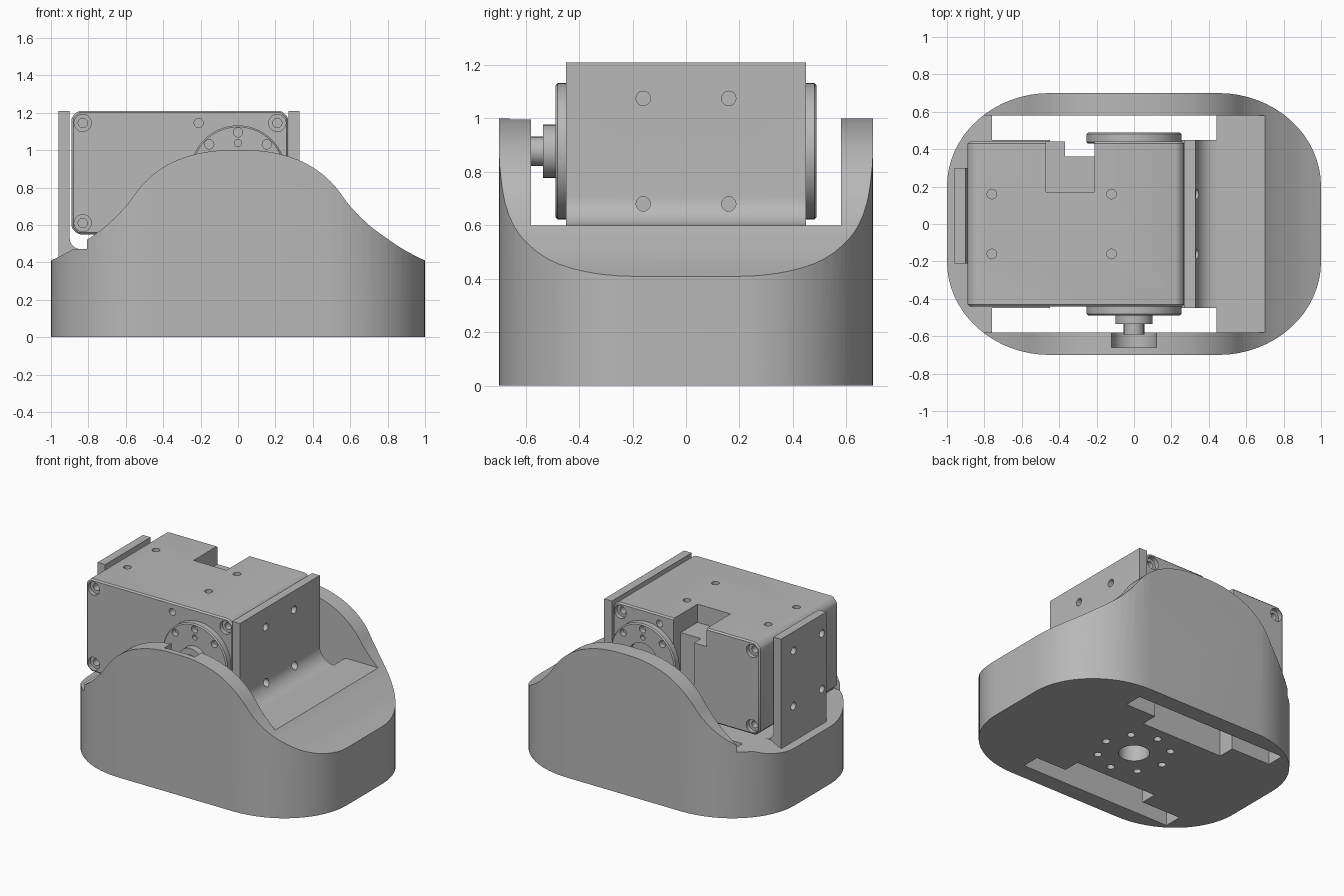
import bpy, bmesh
from math import cos, sin, pi
from mathutils import Vector

cube = bpy.data.objects.get("Cube")
if cube:
    bpy.data.objects.remove(cube, do_unlink=True)

grey = bpy.data.materials.new("plain_grey")
grey.use_nodes = True
tone = (0.48, 0.48, 0.48, 1)
grey.diffuse_color = tone
grey.node_tree.nodes["Principled BSDF"].inputs["Base Color"].default_value = tone


def place(axis, u, v, w):
    """Point from profile coordinates (u, v) and depth w along the axis."""
    return {"x": (w, u, v), "y": (u, w, v), "z": (u, v, w)}[axis]


def prisms(name, axis, items):
    """One object holding extruded outlines: items are (points, start, end)."""
    bm = bmesh.new()
    for pts, a, b in items:
        lo = [bm.verts.new(place(axis, u, v, a)) for u, v in pts]
        hi = [bm.verts.new(place(axis, u, v, b)) for u, v in pts]
        bm.faces.new(lo)
        bm.faces.new(hi)
        for i in range(len(pts)):
            j = (i + 1) % len(pts)
            bm.faces.new((lo[i], lo[j], hi[j], hi[i]))
    bmesh.ops.recalc_face_normals(bm, faces=bm.faces)
    mesh = bpy.data.meshes.new(name)
    bm.to_mesh(mesh)
    bm.free()
    mesh.materials.append(grey)
    obj = bpy.data.objects.new(name, mesh)
    bpy.context.collection.objects.link(obj)
    return obj


def rect(u0, u1, v0, v1):
    return [(u0, v0), (u1, v0), (u1, v1), (u0, v1)]


def arc(u, v, ru, rv, start, end, n):
    return [(u + ru * cos(start + (end - start) * i / n),
             v + rv * sin(start + (end - start) * i / n)) for i in range(n + 1)]


def circle(u, v, r, n=24):
    return arc(u, v, r, r, 0, 2 * pi, n)[:-1]


def combine(target, other, mode="DIFFERENCE"):
    """Apply a boolean and drop the helper."""
    other.hide_render = True
    mod = target.modifiers.new("cut", "BOOLEAN")
    mod.operation, mod.solver, mod.object = mode, "EXACT", other
    bpy.context.view_layer.objects.active = target
    bpy.ops.object.modifier_apply(modifier=mod.name)
    bpy.data.objects.remove(other, do_unlink=True)


def spline(pts, n=6):
    """Smooth curve through the points."""
    p = [Vector(q) for q in [pts[0], *pts, pts[-1]]]
    out = []
    for a, b, c, d in zip(p, p[1:], p[2:], p[3:]):
        for i in range(n):
            t = i / n
            q = (2 * b + (c - a) * t + (2 * a - 5 * b + 4 * c - d) * t * t
                 + (3 * b - a - 3 * c + d) * t ** 3) / 2
            out.append((q.x, q.y))
    return out + [tuple(pts[-1])]


# Base: rounded plan trimmed by a bell shaped side profile
plan = []
for k, (sx, sy) in enumerate([(1, 1), (-1, 1), (-1, -1), (1, -1)]):
    plan += arc(0.45 * sx, 0.2 * sy, 0.55, 0.5, k * pi / 2, (k + 1) * pi / 2, 16)
base = prisms("base_shell", "z", [(plan, 0, 1.2)])
half = [(0, 1.0), (0.1, 0.998), (0.22, 0.98), (0.34, 0.94), (0.44, 0.88), (0.52, 0.805),
        (0.6, 0.7), (0.7, 0.6), (0.8, 0.525), (0.9, 0.46), (1.05, 0.385)]
right = spline(half)
bell = [(-x, z) for x, z in reversed(right)] + right[1:]
combine(base, prisms("bell", "y", [(bell + [(1.05, -0.1), (-1.05, -0.1)], -1, 1)]), "INTERSECT")

# Cavity with a raised floor at one end
cavity = [(-0.9, 0.47), (0.3, 0.47), (0.3, 0.6), (0.7, 0.6), (0.7, 1.3), (-0.9, 1.3)]
combine(base, prisms("cavity", "y", [(cavity, -0.58, 0.58)]))

# Through slots, clearance pockets and shaft seat
for s in (-1, 1):
    y0, y1 = sorted((0.45 * s, 0.58 * s))
    combine(base, prisms("slot", "z", [(rect(-0.76, 0.44, y0, y1), -0.1, 1.3)]))
    y0, y1 = sorted((0.33 * s, 0.5 * s))
    combine(base, prisms("pocket", "z", [(rect(-0.45, 0.2, y0, y1), -0.1, 0.52)]))
seat = arc(0, 0.88, 0.12, 0.12, pi, 2 * pi, 16) + [(0.12, 1.2), (-0.12, 1.2)]
combine(base, prisms("seat", "y", [(seat, -0.66, -0.55)]))

# Mounting holes underneath
holes = [(circle(0, 0, 0.1, 32), -0.1, 0.35)]
for i in range(8):
    a = i * pi / 4
    holes.append((circle(0.235 * cos(a), 0.235 * sin(a), 0.026, 16), -0.1, 0.25))
combine(base, prisms("mount_holes", "z", holes))

# Upright bracket plates with filleted feet
wide = [(0.27, 0.46), (0.27, 1.21), (0.33, 1.21)] + arc(0.44, 0.71, 0.11, 0.11, pi, 1.5 * pi, 10)
wide_plate = prisms("wide_bracket_plate", "y", [(wide + [(0.44, 0.46)], -0.45, 0.45)])
narrow = ([(-0.96, 0.42), (-0.96, 1.21), (-0.9, 1.21)]
          + arc(-0.84, 0.53, 0.06, 0.06, pi, 1.5 * pi, 8) + [(-0.84, 0.42)])
narrow_plate = prisms("narrow_bracket_plate", "y", [(narrow, -0.21, 0.3)])
spots = [(y, z) for y in (-0.16, 0.16) for z in (0.68, 1.075)]
combine(wide_plate, prisms("holes", "x", [(circle(y, z, 0.027, 16), 0.29, 0.5) for y, z in spots]))
combine(narrow_plate, prisms("holes", "x", [(circle(y, z, 0.027, 16), -1.1, -0.92) for y, z in spots]))

# Motor body with chamfered corners
c = 0.035
x0, x1, z0, z1 = -0.89, 0.268, 0.55, 1.21
outline = [(x0 + c, z0), (x1 - c, z0), (x1, z0 + c), (x1, z1 - c),
           (x1 - c, z1), (x0 + c, z1), (x0, z1 - c), (x0, z0 + c)]
motor = prisms("motor_body", "y", [(outline, -0.44, 0.44)])
bevel = motor.modifiers.new("edge", "BEVEL")
bevel.width, bevel.segments = 0.01, 1
bpy.context.view_layer.objects.active = motor
bpy.ops.object.modifier_apply(modifier=bevel.name)

# Cable notch and the channel below it
combine(motor, prisms("notch", "z", [(rect(-0.47, -0.21, 0.17, 0.6), 1.08, 1.4)]))
combine(motor, prisms("channel", "z", [(rect(-0.37, -0.21, 0.36, 0.6), 0.4, 1.4)]))

# Screw recesses on the front and back, then the top and bottom
corners = [(-0.83, 1.145), (-0.83, 0.61), (0.21, 1.145), (0.21, 0.61)]
for s in (-1, 1):
    y = 0.44 * s
    combine(motor, prisms("recess", "y", [(circle(u, v, 0.046), y - 0.03 * s, y + 0.1 * s) for u, v in corners]))
    combine(motor, prisms("bores", "y", [(circle(u, v, 0.025, 16), y - 0.08 * s, y + 0.1 * s)
                                        for u, v in corners + [(-0.21 if s < 0 else -0.1, 1.145)]]))
for a, b in ((1.16, 1.3), (0.4, 0.6)):
    combine(motor, prisms("bores", "z", [(circle(u, v, 0.026, 16), a, b)
                                        for u in (-0.76, -0.12) for v in (-0.16, 0.16)]))

# Drive discs on both sides, with a ring of holes
parts = [base, wide_plate, narrow_plate, motor]
for s, name in ((-1, "front_disc"), (1, "back_disc")):
    disc = prisms(name, "y", [(circle(0, 0.877, 0.255, 64), 0.43 * s, 0.488 * s)])
    edge = disc.modifiers.new("edge", "BEVEL")
    edge.width, edge.segments = 0.008, 1
    bpy.context.view_layer.objects.active = disc
    bpy.ops.object.modifier_apply(modifier=edge.name)
    ring = [(circle(0.218 * cos(i * pi / 4), 0.877 + 0.218 * sin(i * pi / 4), 0.025, 16),
             0.45 * s, 0.6 * s) for i in range(8)]
    ring += [(circle(0.16 * cos(i * pi / 2), 0.877 + 0.16 * sin(i * pi / 2), 0.019, 16),
              0.46 * s, 0.6 * s) for i in range(4)]
    if s > 0:
        ring.append((circle(0, 0.877, 0.12, 32), 0.45, 0.6))
    combine(disc, prisms("ring_holes", "y", ring))
    parts.append(disc)

# Shaft boss and shaft end
parts.append(prisms("shaft_boss", "y", [(circle(0, 0.877, 0.1, 32), -0.535, -0.48)]))
parts.append(prisms("shaft_end", "y", [(circle(0, 0.877, 0.055, 24), -0.59, -0.53)]))

# Smooth curved walls, keep hard edges
bpy.ops.object.select_all(action="DESELECT")
for obj in parts:
    obj.select_set(True)
bpy.context.view_layer.objects.active = base
bpy.ops.object.shade_smooth_by_angle(angle=pi / 7)
